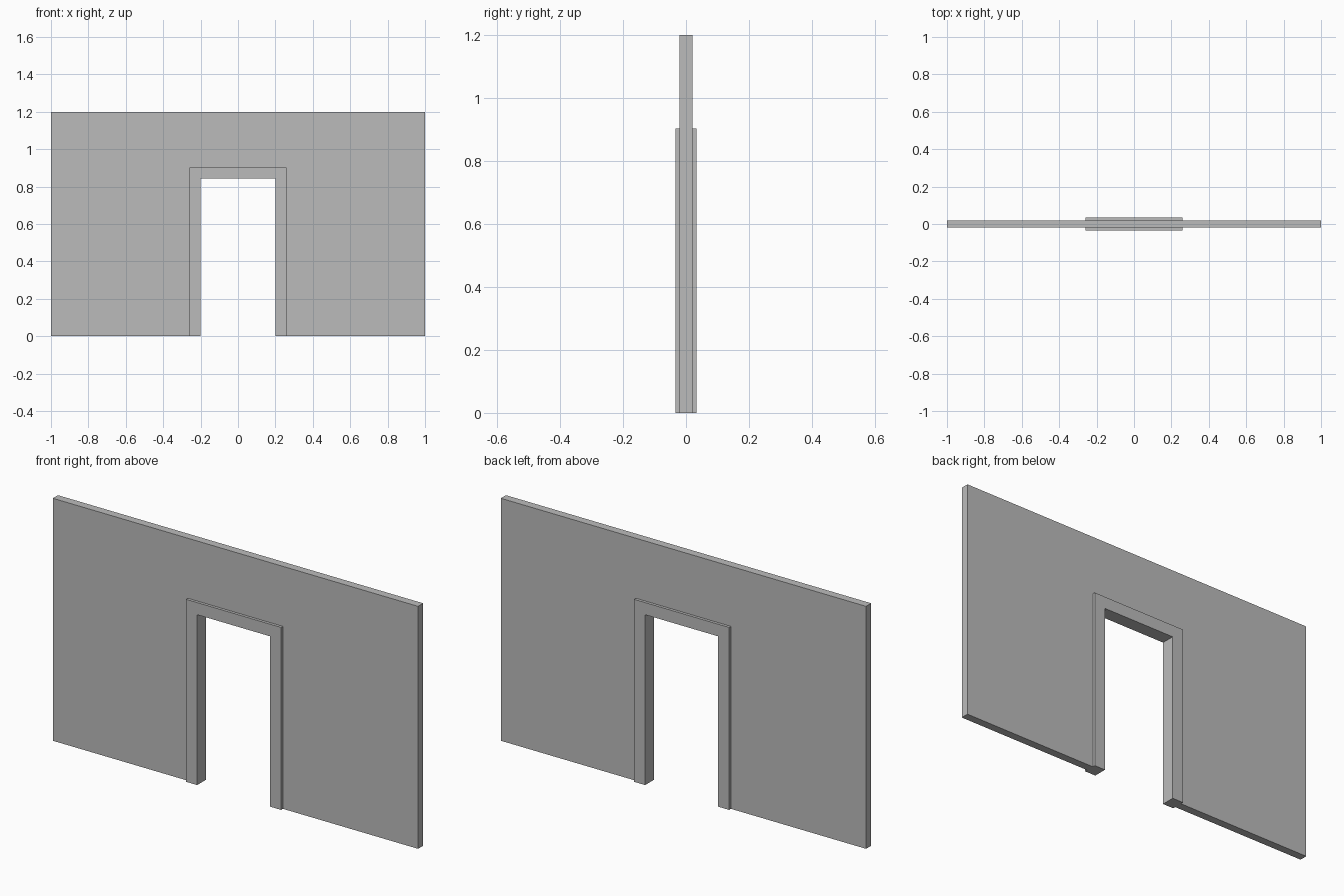
import bpy
import bmesh

cube = bpy.data.objects.get("Cube")
if cube:
    bpy.data.objects.remove(cube, do_unlink=True)

grey = bpy.data.materials.new("plain grey")
grey.use_nodes = True
colour = (0.5, 0.5, 0.5, 1.0)
grey.diffuse_color = colour
grey.node_tree.nodes["Principled BSDF"].inputs["Base Color"].default_value = colour

WALL_HALF, WALL_TOP, WALL_DEPTH = 1.0, 1.2, 0.04
FRAME_HALF, FRAME_TOP, FRAME_DEPTH = 0.26, 0.903, 0.068
DOOR_HALF, DOOR_TOP = 0.2, 0.843


def arch(name, half, top, inner_half, inner_top, depth):
    """Extrude an upside-down U, standing on the ground, to the given depth."""
    outline = [(-half, 0), (-inner_half, 0), (-inner_half, inner_top),
               (inner_half, inner_top), (inner_half, 0), (half, 0),
               (half, top), (-half, top)]
    bm = bmesh.new()
    face = bm.faces.new([bm.verts.new((x, -depth / 2, z)) for x, z in outline])
    side = bmesh.ops.extrude_face_region(bm, geom=[face])["geom"]
    bmesh.ops.translate(bm, vec=(0, depth, 0),
                        verts=[v for v in side if isinstance(v, bmesh.types.BMVert)])
    bmesh.ops.recalc_face_normals(bm, faces=bm.faces)
    mesh = bpy.data.meshes.new(name)
    bm.to_mesh(mesh)
    bm.free()
    mesh.materials.append(grey)
    obj = bpy.data.objects.new(name, mesh)
    bpy.context.collection.objects.link(obj)
    return obj


# Wall panel, open where the door frame sits
arch("wall", WALL_HALF, WALL_TOP, FRAME_HALF, FRAME_TOP, WALL_DEPTH)

# Door frame, slightly proud of the wall on both sides
arch("door_frame", FRAME_HALF, FRAME_TOP, DOOR_HALF, DOOR_TOP, FRAME_DEPTH)
